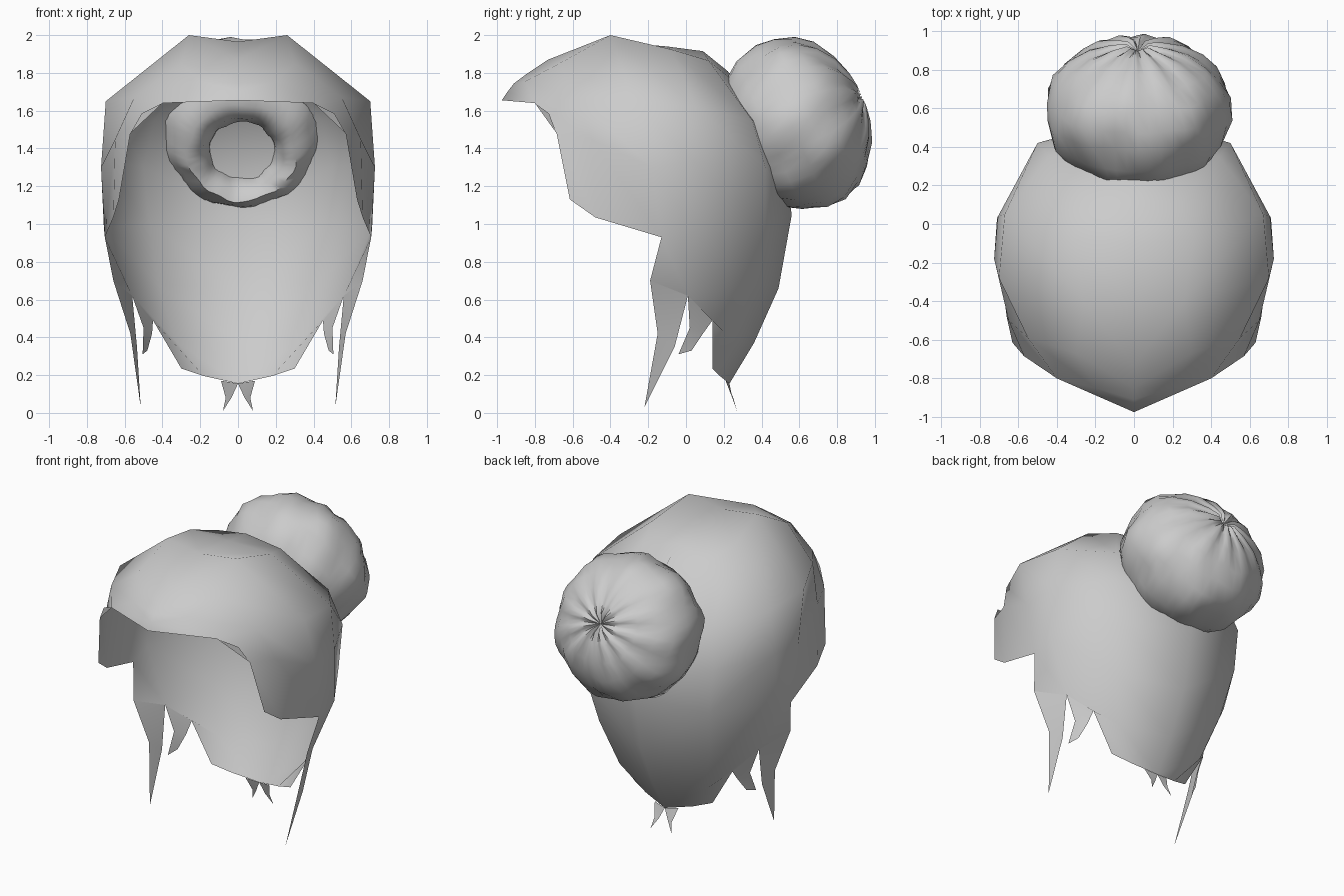
import bpy, bmesh, math
from mathutils import Vector, Matrix

if "Cube" in bpy.data.objects:
    bpy.data.objects.remove(bpy.data.objects["Cube"])

grey = bpy.data.materials.new("hair_grey")
grey.diffuse_color = (0.6, 0.6, 0.6, 1)
grey.use_nodes = True
grey.node_tree.nodes["Principled BSDF"].inputs["Base Color"].default_value = grey.diffuse_color


def finish(name, bm, angle=60):
    bmesh.ops.remove_doubles(bm, verts=bm.verts, dist=0.0005)
    bmesh.ops.dissolve_degenerate(bm, edges=bm.edges, dist=0.0005)
    bmesh.ops.recalc_face_normals(bm, faces=bm.faces)
    me = bpy.data.meshes.new(name)
    bm.to_mesh(me)
    bm.free()
    me.materials.append(grey)
    ob = bpy.data.objects.new(name, me)
    bpy.context.collection.objects.link(ob)
    bpy.ops.object.select_all(action='DESELECT')
    bpy.context.view_layer.objects.active = ob
    ob.select_set(True)
    bpy.ops.object.shade_smooth_by_angle(angle=math.radians(angle))
    return ob


def mirrored_face(bm, corners):
    for s in (1, -1):
        pts = []
        for x, y, z in corners:
            p = (s * x, y, z)
            if p not in pts:
                pts.append(p)
        if len(pts) > 2:
            bm.faces.new([bm.verts.new(p) for p in pts])


def loft(bm, rows):
    """Quads between rows; a shorter row lines up with the back end."""
    for a, b in zip(rows, rows[1:]):
        a = a[len(a) - len(b):]
        for i in range(len(b) - 1):
            mirrored_face(bm, [a[i], a[i + 1], b[i + 1], b[i]])


# Hair cap: half rows running front to back, from the parting down
crown = [
    [(0, -.91, 1.745), (0, -.85, 1.79), (0, -.73, 1.87), (0, -.4, 1.965),
     (0, -.1, 1.94), (0, .09, 1.915), (0, .22, 1.81)],
    [(0, -.945, 1.70), (.2, -.85, 1.755), (.3, -.67, 1.85), (.26, -.4, 2.0),
     (.31, -.08, 1.925), (.24, .12, 1.865), (0, .31, 1.71)],
    [(0, -.975, 1.655), (.4, -.8, 1.64), (.55, -.59, 1.67), (.70, -.28, 1.65),
     (.67, .05, 1.62), (.44, .35, 1.55), (0, .43, 1.52)],
    [(.57, -.685, 1.48), (.65, -.5, 1.45), (.725, -.18, 1.3),
     (.705, .04, 1.33), (.5, .42, 1.3), (0, .52, 1.3)],
    [(.63, -.615, 1.13), (.66, -.48, 1.035), (.705, -.13, .93),
     (.71, .03, .98), (.47, .42, 1.0), (0, .56, 1.05)],
]
# Nape: rows tapering to the rear point
nape = [
    crown[-1][2:],
    [(.66, -.19, .7), (.56, .01, .62), (.42, .34, .68), (0, .49, .66)],
    [(.45, .14, .49), (.33, .25, .38), (0, .36, .37)],
    [(.3, .14, .235), (.18, .18, .195), (0, .23, .155)],
]
bm = bmesh.new()
loft(bm, crown)
loft(bm, nape)
# Rounded temple corner of the fringe
mirrored_face(bm, [crown[2][1], crown[3][0], (.51, -.725, 1.585)])
finish("hair_cap", bm)

# Loose pointed locks hanging from the hem, on both sides
locks = {
    "side_lock": [(.66, -.19, .7), (.57, -.15, .42), (.515, -.22, .03),
                  (.535, -.06, .35), (.56, .01, .62)],
    "small_lock": [(.56, .01, .62), (.5, .02, .45), (.505, -.04, .31),
                   (.48, .03, .33), (.455, .09, .42), (.45, .14, .49)],
    "nape_wisp": [(0, .23, .155), (.035, .245, .08), (.08, .27, .01),
                  (.065, .25, .08), (.09, .21, .17)],
}
for name, pts in locks.items():
    bm = bmesh.new()
    mirrored_face(bm, pts)
    bmesh.ops.triangulate(bm, faces=bm.faces[:])
    finish(name + "s", bm)

# Bun: lathed about a tilted axis, hollow at the front, gathered at the back
N = 48
profile = [(.15, -.04), (.17, -.17), (.21, -.27), (.28, -.315), (.36, -.26),
           (.425, -.16), (.46, -.03), (.46, .07), (.42, .17), (.35, .25),
           (.25, .315), (.14, .35), (.06, .36), (0, .335)]
bm = bmesh.new()
turn = Matrix.Rotation(math.radians(24), 4, 'X')
rings = []
for k, (r, t) in enumerate(profile):
    ring = []
    drop = -.1 * max(0, 1 - k / 4)          # the hollow sits low
    gather = max(0, (k - 6) / 6)            # pleats deepen towards the back
    for i in range(N):
        a = 2 * math.pi * i / N
        lump = (1 + .022 * math.sin(5 * a + 1.3 * k) + .018 * math.sin(9 * a - .9 * k)
                + .012 * math.sin(13 * a + 2 * k))
        pleat = .012 * gather * math.sin(12 * a) if r > .03 else 0
        p = turn @ Vector((r * lump * math.cos(a) * 1.03, t + pleat,
                           r * lump * math.sin(a)))
        ring.append(bm.verts.new(p + Vector((.02, .59, 1.53 + drop))))
    rings.append(ring)
for a, b in zip(rings, rings[1:]):
    for i in range(N):
        j = (i + 1) % N
        bm.faces.new((a[i], a[j], b[j], b[i]))
finish("hair_bun", bm, 70)
